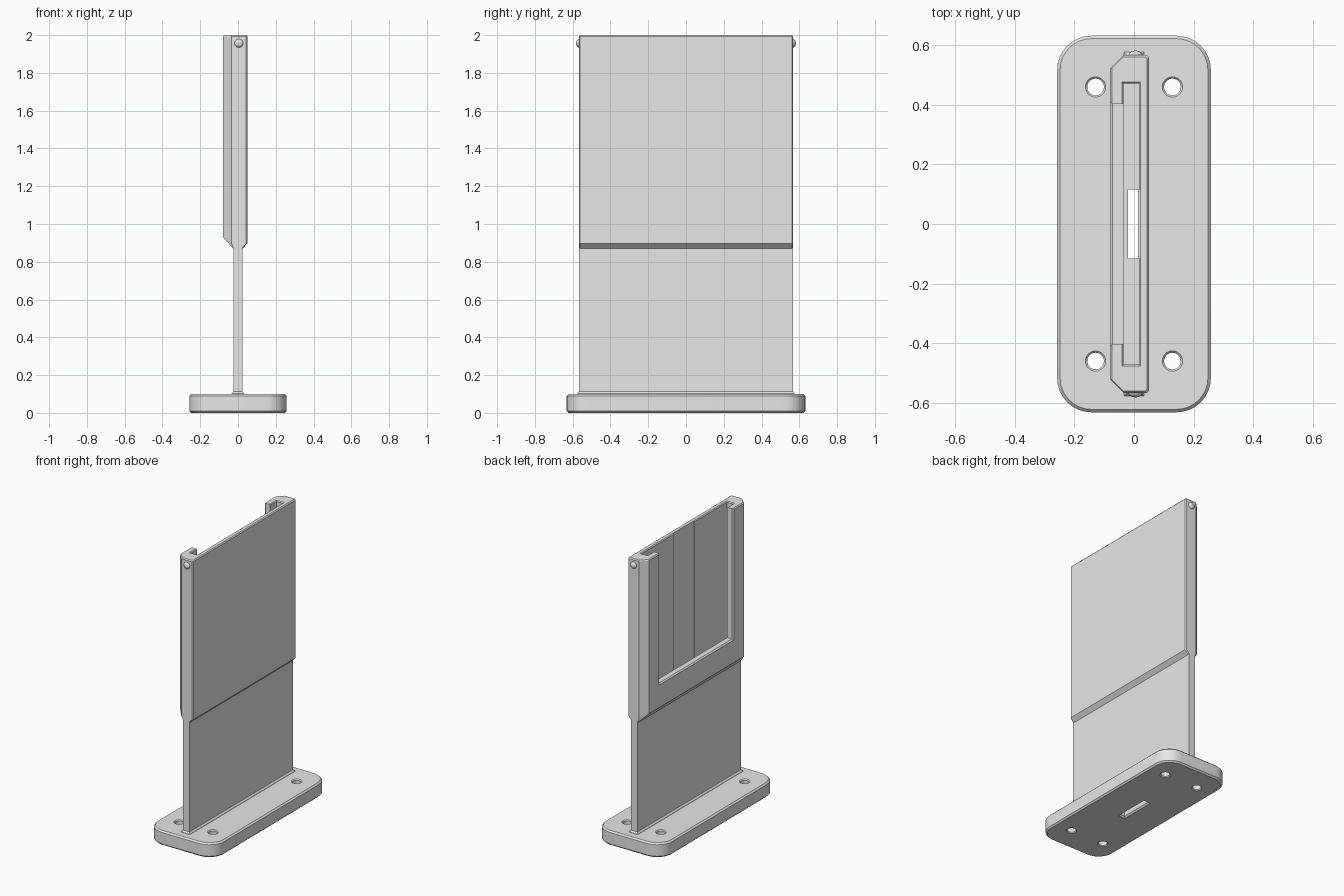
import bpy, bmesh, math

cube = bpy.data.objects.get("Cube")
if cube:
    bpy.data.objects.remove(cube, do_unlink=True)

GREY = (0.8, 0.8, 0.8, 1.0)
mat = bpy.data.materials.new("light_grey")
mat.use_nodes = True
mat.diffuse_color = GREY
mat.node_tree.nodes["Principled BSDF"].inputs["Base Color"].default_value = GREY


def finish(name, bm):
    bmesh.ops.recalc_face_normals(bm, faces=bm.faces)
    me = bpy.data.meshes.new(name)
    bm.to_mesh(me)
    bm.free()
    ob = bpy.data.objects.new(name, me)
    bpy.context.collection.objects.link(ob)
    me.materials.append(mat)
    return ob


def loft(name, rings):
    """Solid skinned through rings of equal point count."""
    bm = bmesh.new()
    loops = [[bm.verts.new(p) for p in ring] for ring in rings]
    n = len(loops[0])
    for a, b in zip(loops, loops[1:]):
        for i in range(n):
            j = (i + 1) % n
            bm.faces.new((a[i], a[j], b[j], b[i]))
    bm.faces.new(loops[0])
    bm.faces.new(loops[-1])
    return finish(name, bm)


def rect(x0, x1, y, z, grow=0.0):
    x0, x1, y = x0 - grow, x1 + grow, y + grow
    return [(x0, -y, z), (x1, -y, z), (x1, y, z), (x0, y, z)]


def round_rect(hx, hy, r, z, steps=8):
    pts = []
    for k, (sx, sy) in enumerate([(1, 1), (-1, 1), (-1, -1), (1, -1)]):
        for i in range(steps + 1):
            a = math.pi / 2 * (k + i / steps)
            pts.append((sx * (hx - r) + r * math.cos(a),
                        sy * (hy - r) + r * math.sin(a), z))
    return pts


def circle(x, y, r, z, n=32):
    return [(x + r * math.cos(2 * math.pi * i / n),
             y + r * math.sin(2 * math.pi * i / n), z) for i in range(n)]


def cut(target, cutters):
    for c in cutters:
        c.hide_render = True
        m = target.modifiers.new("cut", 'BOOLEAN')
        m.operation = 'DIFFERENCE'
        m.solver = 'EXACT'
        m.object = c
        bpy.context.view_layer.objects.active = target
        bpy.ops.object.modifier_apply(modifier=m.name)


# Base plate with rounded corners and bevelled rims
B = 0.01
base = loft("base_plate", [
    round_rect(0.258 - d, 0.632 - d, 0.115 - d, z)
    for d, z in [(B, 0), (0, B), (0, 0.1 - B), (B, 0.1)]])

# Stem with a flared foot
stem = loft("stem", [
    rect(-0.024, 0.024, 0.567, 0.09, 0.01),
    rect(-0.024, 0.024, 0.567, 0.102, 0.01),
    rect(-0.024, 0.024, 0.567, 0.113),
    rect(-0.024, 0.024, 0.567, 0.88)])


# Holder body: chamfered corners on the open side, sloped underside
def holder_ring(x0, x1, z, inset=0.0):
    x0, x1, y = x0 + inset, x1 - inset, 0.567 - inset
    mid = max(x0 + 0.004, -0.035)
    yc = y - (mid - x0)
    half = [(x0, yc), (mid, y), (x1 - 0.007, y), (x1, y - 0.007)]
    return [(px, py, z) for px, py in half] + [(px, -py, z) for px, py in reversed(half)]


holder = loft("holder_body", [
    holder_ring(-0.026, 0.024, 0.87),
    holder_ring(-0.050, 0.050, 0.897),
    holder_ring(-0.080, 0.050, 0.93),
    holder_ring(-0.080, 0.050, 1.993),
    holder_ring(-0.080, 0.050, 2.0, 0.006)])

# Cutters: card pocket, rear groove, open window, push-out slot, screw holes
pocket = loft("pocket_cutter", [
    rect(-0.035, 0.016, 0.472, 0.96),
    rect(-0.035, 0.016, 0.472, 1.994),
    rect(-0.035, 0.016, 0.472, 2.01, 0.014)])
groove = loft("groove_cutter", [rect(0, 0.021, 0.115, z) for z in (0.96, 2.02)])


def window_ring(x, grow):
    y, z = 0.402 + grow, 1.095 - grow
    return [(x, -y, z), (x, y, z), (x, y, 2.05), (x, -y, 2.05)]


window = loft("window_cutter", [
    window_ring(-0.1, 0.028), window_ring(-0.072, 0), window_ring(-0.02, 0)])
slot = loft("slot_cutter", [
    rect(-0.02, 0.014, 0.115, -0.01, 0.02),
    rect(-0.02, 0.014, 0.115, 0.01),
    rect(-0.02, 0.014, 0.115, 1.0)])
holes = [loft("hole_cutter", [
    circle(sx * 0.129, sy * 0.46, r, z)
    for r, z in [(0.044, -0.01), (0.028, 0.006), (0.028, 0.094), (0.044, 0.11)]])
    for sx in (-1, 1) for sy in (-1, 1)]

cut(base, holes + [slot])
cut(stem, [slot])
cut(holder, [pocket, groove, window, slot])
for c in holes + [pocket, groove, window, slot]:
    bpy.data.objects.remove(c, do_unlink=True)

# Small domed buttons on both ends
buttons = []
for name, s in (("front_button", -1), ("back_button", 1)):
    bm = bmesh.new()
    bmesh.ops.create_uvsphere(bm, u_segments=24, v_segments=12, radius=0.023)
    for v in bm.verts:
        v.co.y *= 0.65
        v.co.x += 0.005
        v.co.y += s * 0.567
        v.co.z += 1.957
    buttons.append(finish(name, bm))

bpy.ops.object.select_all(action='DESELECT')
for ob in [base, stem, holder] + buttons:
    ob.select_set(True)
bpy.context.view_layer.objects.active = base
bpy.ops.object.shade_smooth_by_angle(angle=math.radians(30))
